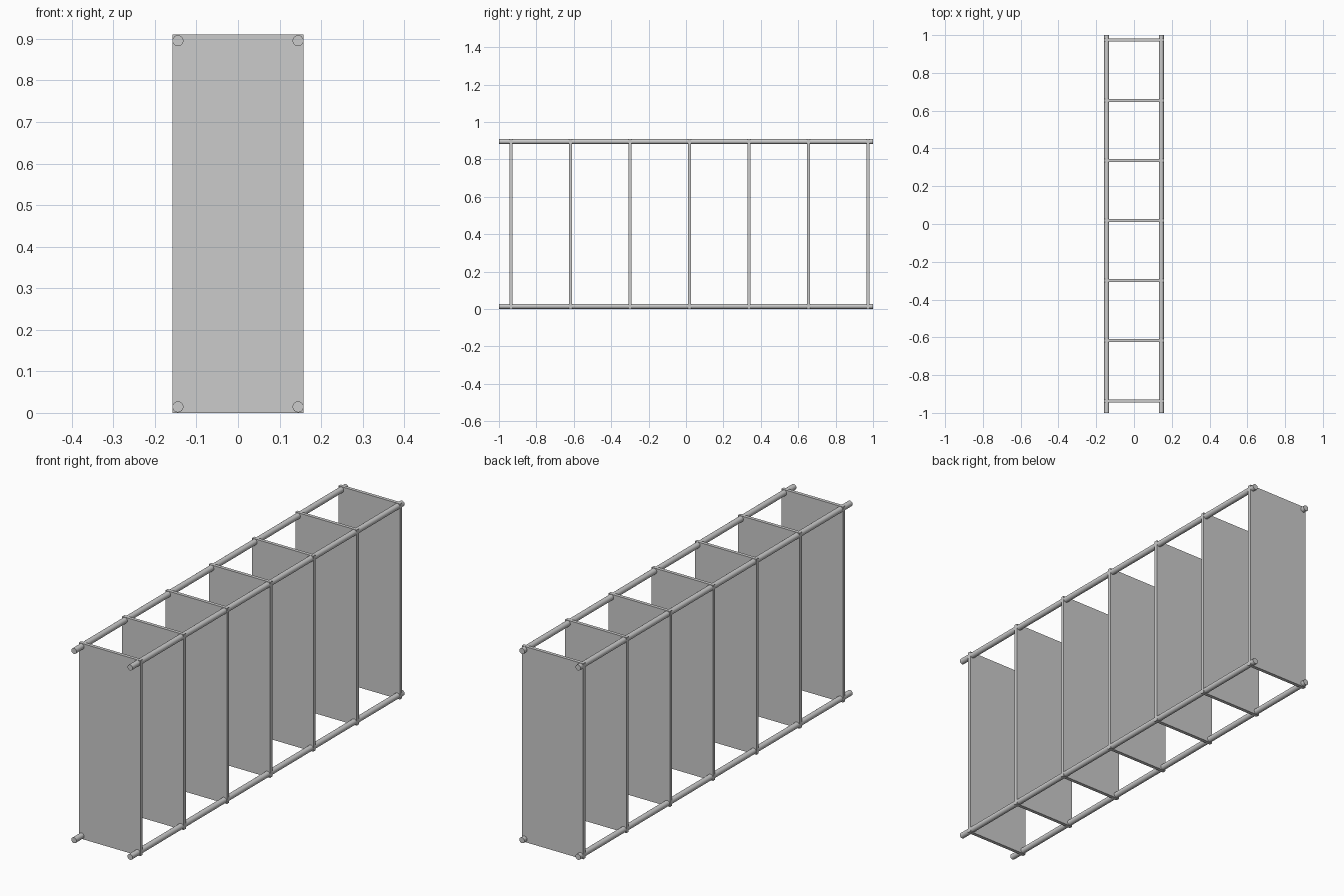
import bpy
from math import pi

if "Cube" in bpy.data.objects:
    bpy.data.objects.remove(bpy.data.objects["Cube"])

HALF_W, HEIGHT = 0.158, 0.91      # panel half width and height
THICK = 0.016                     # panel thickness
ROD_R = 0.0132
FIRST_Y, STEP, COUNT = -0.936, 0.3182, 7


def add_panel(name, y):
    bpy.ops.mesh.primitive_cube_add(size=1, location=(0, y, HEIGHT / 2))
    ob = bpy.context.object
    ob.name = name
    ob.scale = (2 * HALF_W, THICK, HEIGHT)
    bpy.ops.object.transform_apply(location=False, rotation=False, scale=True)


def add_rod(name, x, z):
    bpy.ops.mesh.primitive_cylinder_add(vertices=24, radius=ROD_R, depth=2,
                                        location=(x, 0, z), rotation=(pi / 2, 0, 0))
    bpy.context.object.name = name
    bpy.ops.object.shade_smooth_by_angle()


# Upright divider panels, evenly spaced along the rods
for i in range(COUNT):
    add_panel(f"divider_panel_{i + 1}", FIRST_Y + i * STEP)

# Long rods through the four corners of the panels
for side, sx in (("left", -1), ("right", 1)):
    for level, z in (("bottom", 0.0145), ("top", HEIGHT - 0.0145)):
        add_rod(f"{level}_{side}_rod", sx * 0.1445, z)
